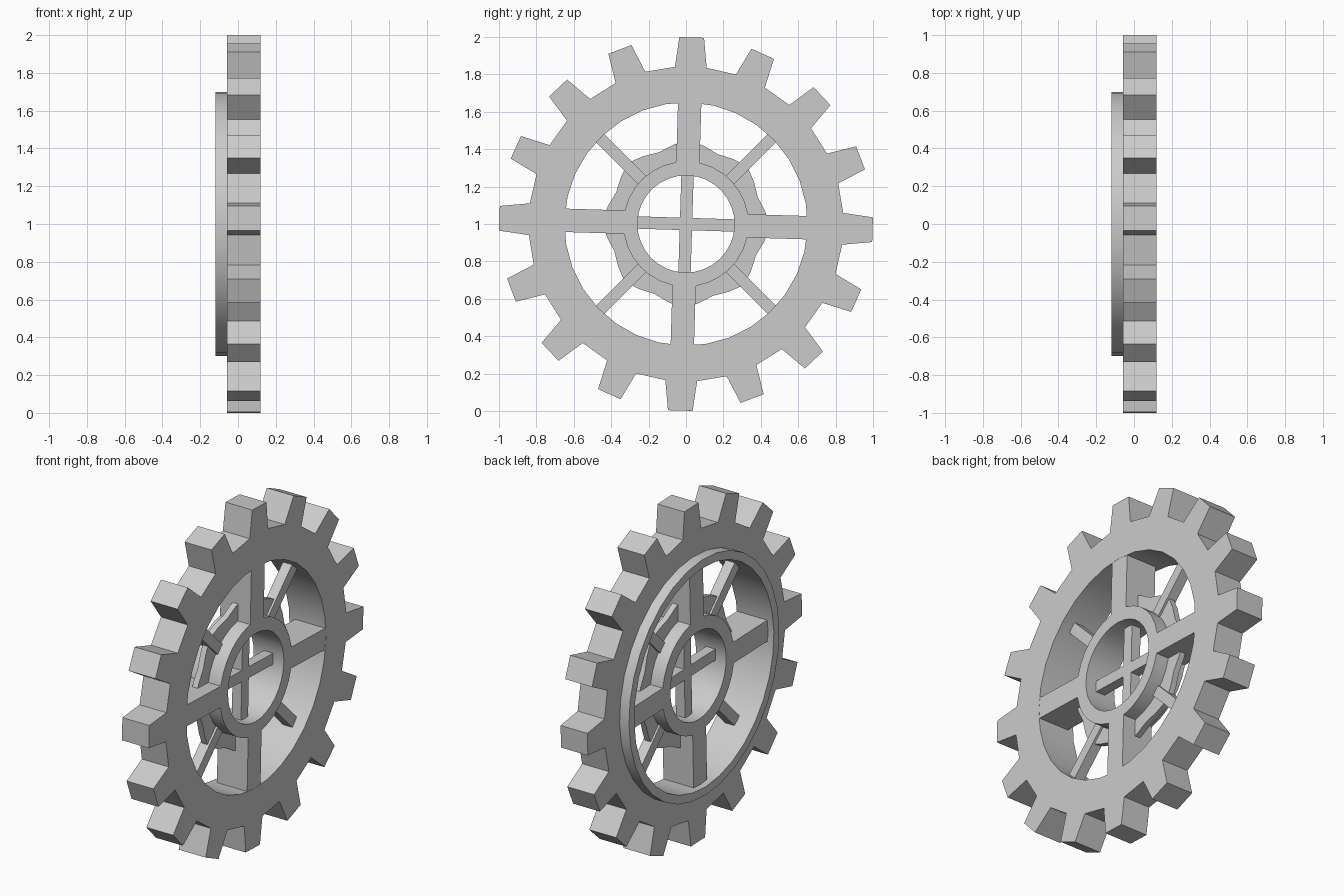
import bpy, bmesh
from math import sin, cos, pi, radians

if "Cube" in bpy.data.objects:
    bpy.data.objects.remove(bpy.data.objects["Cube"])

TILT = radians(1.75)      # slight clockwise turn of the whole wheel
CENTRE_Z = 1.0


def place(u, v, angle):
    """Turn (sideways, outward) clockwise by angle, seen from +x."""
    return (u * cos(angle) + v * sin(angle),
            CENTRE_Z - u * sin(angle) + v * cos(angle))


def circle(r, n=32):
    return [place(0, r, TILT + 2 * pi * i / n) for i in range(n)]


def extruded(name, loops, x0, x1):
    """Flat profile (outer loop plus optional hole) extruded along x."""
    bm = bmesh.new()
    edges = []
    for loop in loops:
        vs = [bm.verts.new((x0, y, z)) for y, z in loop]
        edges += [bm.edges.new((vs[i - 1], vs[i])) for i in range(len(vs))]
    bmesh.ops.triangle_fill(bm, use_beauty=True, use_dissolve=False, edges=edges)
    res = bmesh.ops.extrude_face_region(bm, geom=bm.faces[:])
    moved = [g for g in res['geom'] if isinstance(g, bmesh.types.BMVert)]
    bmesh.ops.translate(bm, verts=moved, vec=(x1 - x0, 0, 0))
    bmesh.ops.recalc_face_normals(bm, faces=bm.faces[:])
    mesh = bpy.data.meshes.new(name)
    bm.to_mesh(mesh)
    bm.free()
    ob = bpy.data.objects.new(name, mesh)
    bpy.context.collection.objects.link(ob)
    bpy.ops.object.select_all(action='DESELECT')
    ob.select_set(True)
    bpy.context.view_layer.objects.active = ob
    bpy.ops.object.shade_smooth_by_angle(angle=radians(20))
    return ob


def bar(name, width, r0, r1, angle, x0, x1):
    w = width / 2
    loop = [place(u, v, angle) for u, v in ((-w, r0), (w, r0), (w, r1), (-w, r1))]
    return extruded(name, [loop], x0, x1)


# Toothed rim: 16 tapered teeth around a round opening
TEETH = 16
outline = []
for i in range(TEETH):
    a = TILT + 2 * pi * i / TEETH
    outline += [place(u, v, a) for u, v in
                ((-0.085, 0.838), (-0.066, 0.998), (0.066, 0.998), (0.085, 0.838))]
extruded("toothed_rim", [outline, circle(0.65)], -0.057, 0.118)

# Raised collar on the back of the rim
extruded("back_collar", [circle(0.70), circle(0.65)], -0.118, -0.057)

# Hub ring
extruded("hub_ring", [circle(0.335), circle(0.26)], -0.08, 0.117)

# Scalloped plate around the middle of the hub
scallop = [place(0, (0.45, 0.428, 0.41, 0.428)[i % 4], TILT + 2 * pi * i / 32)
           for i in range(32)]
extruded("scalloped_plate", [scallop, circle(0.30)], 0.0, 0.035)

# Four wide spokes and four thin diagonal spokes
for i in range(4):
    a = TILT + i * pi / 2
    bar(f"wide_spoke_{i + 1}", 0.125, 0.32, 0.655, a, -0.08, 0.117)
    bar(f"thin_spoke_{i + 1}", 0.062, 0.30, 0.655, a + pi / 4 - TILT, -0.012, 0.048)

# Cross bars inside the hub
for i in range(2):
    bar(f"hub_cross_{i + 1}", 0.066, -0.28, 0.28, TILT + i * pi / 2, -0.012, 0.048)
